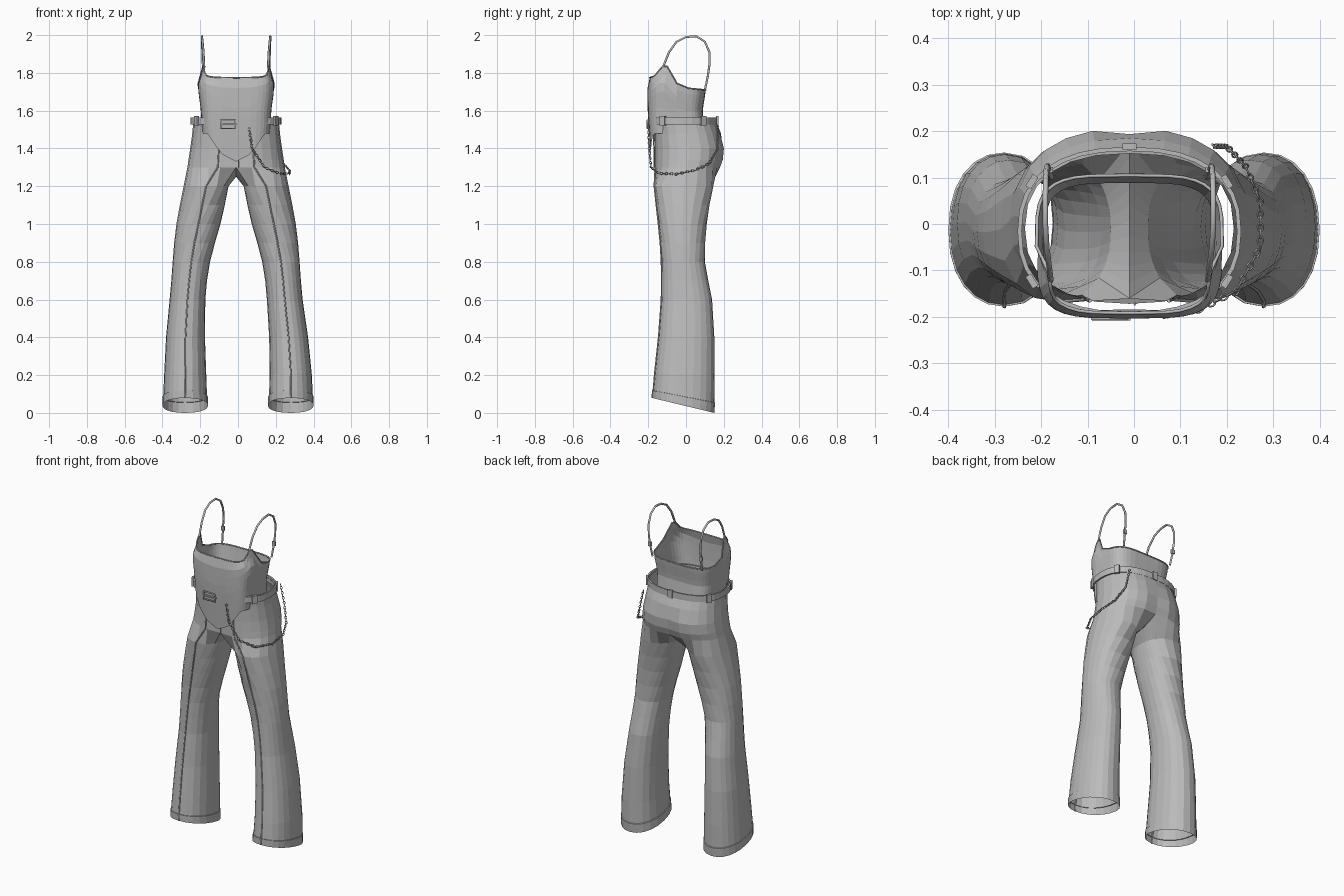
import bpy, bmesh
from math import sin, cos, pi, radians
from mathutils import Vector

if "Cube" in bpy.data.objects:
    bpy.data.objects.remove(bpy.data.objects["Cube"])

GREY = (0.5, 0.5, 0.5, 1)
grey = bpy.data.materials.new("plain grey cloth")
grey.use_nodes = True
grey.diffuse_color = GREY
grey.node_tree.nodes["Principled BSDF"].inputs["Base Color"].default_value = GREY


def clamp(v):
    return max(0, min(1, v))


def lean(p):
    """The garment hangs slightly to one side above the shins."""
    return Vector((p[0] - 0.01 * clamp((p[2] - 0.2) / 0.4), p[1], p[2]))


def interp(table, key):
    """Linear lookup in rows sorted by their first value."""
    if key <= table[0][0]:
        return table[0][1:]
    for a, b in zip(table, table[1:]):
        if key <= b[0]:
            t = (key - a[0]) / (b[0] - a[0])
            return [u + (v - u) * t for u, v in zip(a[1:], b[1:])]
    return table[-1][1:]


def oval(cx, cy, rx, ry, angle, n):
    """Point on a squared-off ellipse."""
    c, s = cos(angle), sin(angle)
    power = lambda v: abs(v) ** (2 / n) * (1 if v > 0 else -1)
    return cx + rx * power(c), cy + ry * power(s)


def finish(name, bm):
    bmesh.ops.remove_doubles(bm, verts=bm.verts, dist=0.0005)
    bmesh.ops.recalc_face_normals(bm, faces=bm.faces)
    me = bpy.data.meshes.new(name)
    bm.to_mesh(me)
    bm.free()
    me.materials.append(grey)
    ob = bpy.data.objects.new(name, me)
    bpy.context.collection.objects.link(ob)
    return ob


def loft(bm, rings, closed=True):
    rows = [[bm.verts.new(p) for p in ring] for ring in rings]
    for a, b in zip(rows, rows[1:]):
        n = len(a)
        for i in range(n if closed else n - 1):
            j = (i + 1) % n
            bm.faces.new((a[i], a[j], b[j], b[i]))


def tube(name, paths, radius, cyclic=False):
    cu = bpy.data.curves.new(name, 'CURVE')
    cu.dimensions = '3D'
    cu.bevel_depth = radius
    cu.bevel_resolution = 1
    cu.use_fill_caps = True
    for path in paths:
        sp = cu.splines.new('POLY')
        sp.points.add(len(path) - 1)
        for pt, co in zip(sp.points, path):
            pt.co = (*co, 1)
        sp.use_cyclic_u = cyclic
    cu.materials.append(grey)
    ob = bpy.data.objects.new(name, cu)
    bpy.context.collection.objects.link(ob)


def box(name, center, size, turn=0):
    bm = bmesh.new()
    bmesh.ops.create_cube(bm, size=1)
    bmesh.ops.scale(bm, vec=size, verts=bm.verts)
    ob = finish(name, bm)
    ob.location = center
    ob.rotation_euler.z = turn


def flip(path):
    return [(-x, y, z) for x, y, z in path]


# Trousers: hip rows are z, half width, front, back
HIPS = [(1.56, .225, -.172, .152), (1.48, .232, -.172, .185), (1.4, .243, -.17, .206),
        (1.34, .252, -.17, .2), (1.3, .258, -.17, .185)]
# Leg rows are z, inner, outer, front, back, seam spread in degrees
LEGS = [(1.2, .04, .278, -.168, .145, 50), (1.1, .06, .298, -.157, .125, 35),
        (1, .083, .316, -.146, .11, 20), (.9, .112, .328, -.136, .102, 10),
        (.8, .138, .336, -.13, .1, 0), (.7, .154, .343, -.129, .118, 0),
        (.6, .163, .352, -.13, .138, 0), (.4, .17, .376, -.145, .15, 0),
        (.2, .168, .391, -.165, .152, 0), (.085, .164, .396, -.174, .15, 0),
        (.084, .16, .4, -.178, .154, 0), (.036, .158, .4, -.178, .15, 0)]
OUT, INN = 12, 9


def hip_point(row, angle):
    z, w, f, b = row
    x, y = oval(0, (f + b) / 2, w, (b - f) / 2, angle, 2.4)
    if abs(cos(angle)) < 0.01:
        x = 0
        y *= 0.94 if z < 1.45 else 1
    return x, y, z


def leg_point(row, angle):
    z, i, o, f, b, _ = row
    x, y = oval((i + o) / 2, (f + b) / 2, (o - i) / 2, (b - f) / 2, angle, 2.2)
    return x, y, z - 0.24 * y * clamp(1 - (z - 0.036) / 0.25)


hips = [[hip_point(r, pi * (k / OUT - 0.5)) for k in range(OUT + 1)] for r in HIPS]
back, front = hips[-1][-1], hips[-1][0]
crotch = []
for j in range(1, INN + 1):
    t = j / (INN + 1)
    crotch.append((0, back[1] + (front[1] - back[1]) * t, 1.3 - 0.05 * sin(pi * t)))
leg_rings = [hips[-1] + crotch]
for row in LEGS:
    h = pi / 2 + radians(row[5])
    angles = [-h + 2 * h * k / OUT for k in range(OUT + 1)]
    angles += [h + (2 * pi - 2 * h) * j / (INN + 1) for j in range(1, INN + 1)]
    leg_rings.append([leg_point(row, a) for a in angles])

bm = bmesh.new()
for side in (lambda p: p, flip):
    loft(bm, [[lean(p) for p in side(r)] for r in hips], closed=False)
    loft(bm, [[lean(p) for p in side(r)] for r in leg_rings])
finish("trousers", bm)

# Raised creases down the front of each leg
crease = [hip_point(r, radians(-72)) for r in HIPS] + [leg_point(r, -pi / 2) for r in LEGS]
tube("leg_creases", [[lean(p) for p in side(crease)] for side in (list, flip)], .004)

# Fly seam
tube("fly_seam", [[lean((.012, hip_point(r, radians(-85))[1] - .001, r[0])) for r in HIPS]], .003)

# Belt: a flat band around the waist
bm = bmesh.new()
section = [(0, 1.527), (.009, 1.527), (.009, 1.565), (0, 1.565), (0, 1.527)]
loft(bm, [[lean((*oval(0, -.016, .232 + d, .173 + d, 2 * pi * k / 32, 2.4), z))
           for k in range(32)] for d, z in section])
finish("belt", bm)

# Belt loops
for k, deg in enumerate((-32, 32, 90, 148, 212)):
    x, y = oval(0, -.016, .241, .182, radians(deg), 2.4)
    box(f"belt_loop_{k + 1}", lean((x, y, 1.547)), (.014, .03, .05), radians(deg))

# Buckle with its prong
frame = [(-.09, 1.505), (-.015, 1.505), (-.015, 1.55), (-.09, 1.55)]
tube("buckle_frame", [[(x, -.203, z) for x, z in frame]], .005, cyclic=True)
box("buckle_prong", (-.045, -.204, 1.528), (.075, .007, .008))

# Camisole: rows are z, half width, front, back
BODY = [(1.33, .165, -.184, .1), (1.5, .182, -.196, .1), (1.6, .186, -.203, .088),
        (1.7, .2, -.204, .104), (1.745, .2, -.203, .108), (1.78, .187, -.19, .108),
        (1.84, .176, -.184, .108)]
NECK = [(-.2, 1.775), (-.175, 1.785), (-.14, 1.835), (-.11, 1.835), (-.06, 1.75),
        (0, 1.72), (.1, 1.71)]
SIDES, STEPS = 36, 8


def top_point(k, t):
    angle = 2 * pi * k / SIDES
    x, y = oval(0, -.05, .19, .15, angle, 4)
    hem = min(1.48, 1.33 + .17 * (x / .17) ** 2) if y < -.1 else 1.48
    z = hem + (interp(NECK, y)[0] - hem) * t
    w, f, b = interp(BODY, z)
    return lean((*oval(0, (f + b) / 2, w, (b - f) / 2, angle, 4), z))


bm = bmesh.new()
rings = [[top_point(k, s / STEPS) for k in range(SIDES)] for s in range(STEPS + 1)]
loft(bm, rings)
finish("camisole", bm)
tube("neckline_trim", [rings[-1]], .004, cyclic=True)

# Shoulder straps and their sliders
strap = [(.169, -.122, 1.83), (.173, -.09, 1.91), (.178, -.05, 1.965), (.181, 0, 1.99),
         (.181, .055, 1.994), (.18, .1, 1.965), (.178, .124, 1.91), (.176, .125, 1.85),
         (.173, .115, 1.78), (.168, .1, 1.71)]
tube("shoulder_straps", [[lean(p) for p in side(strap)] for side in (list, flip)], .006)
for name, s in (("left", 1), ("right", -1)):
    box(f"{name}_strap_slider", lean((.174 * s, .117, 1.79)), (.02, .012, .025))

# Chain draped round the left hip, made of alternating links
DRAPE = [Vector(p) for p in (
    (.06, -.198, 1.5), (.075, -.195, 1.4), (.14, -.185, 1.3), (.22, -.145, 1.268),
    (.272, -.05, 1.265), (.272, .05, 1.285), (.24, .125, 1.32), (.2, .167, 1.4),
    (.17, .168, 1.53))]
spots = []
for a, b in zip(DRAPE, DRAPE[1:]):
    count = round((b - a).length / .015)
    spots += [(a.lerp(b, i / count), (b - a).normalized()) for i in range(count)]
links = []
for i, (spot, along) in enumerate(spots):
    out = Vector((spot.x, spot.y, 0)).normalized()
    across = along.cross(out).normalized()
    if i % 2:
        across = along.cross(across)
    links.append([spot + along * .01 * cos(k * pi / 4) + across * .006 * sin(k * pi / 4)
                  for k in range(8)])
tube("hip_chain", links, .002, cyclic=True)
